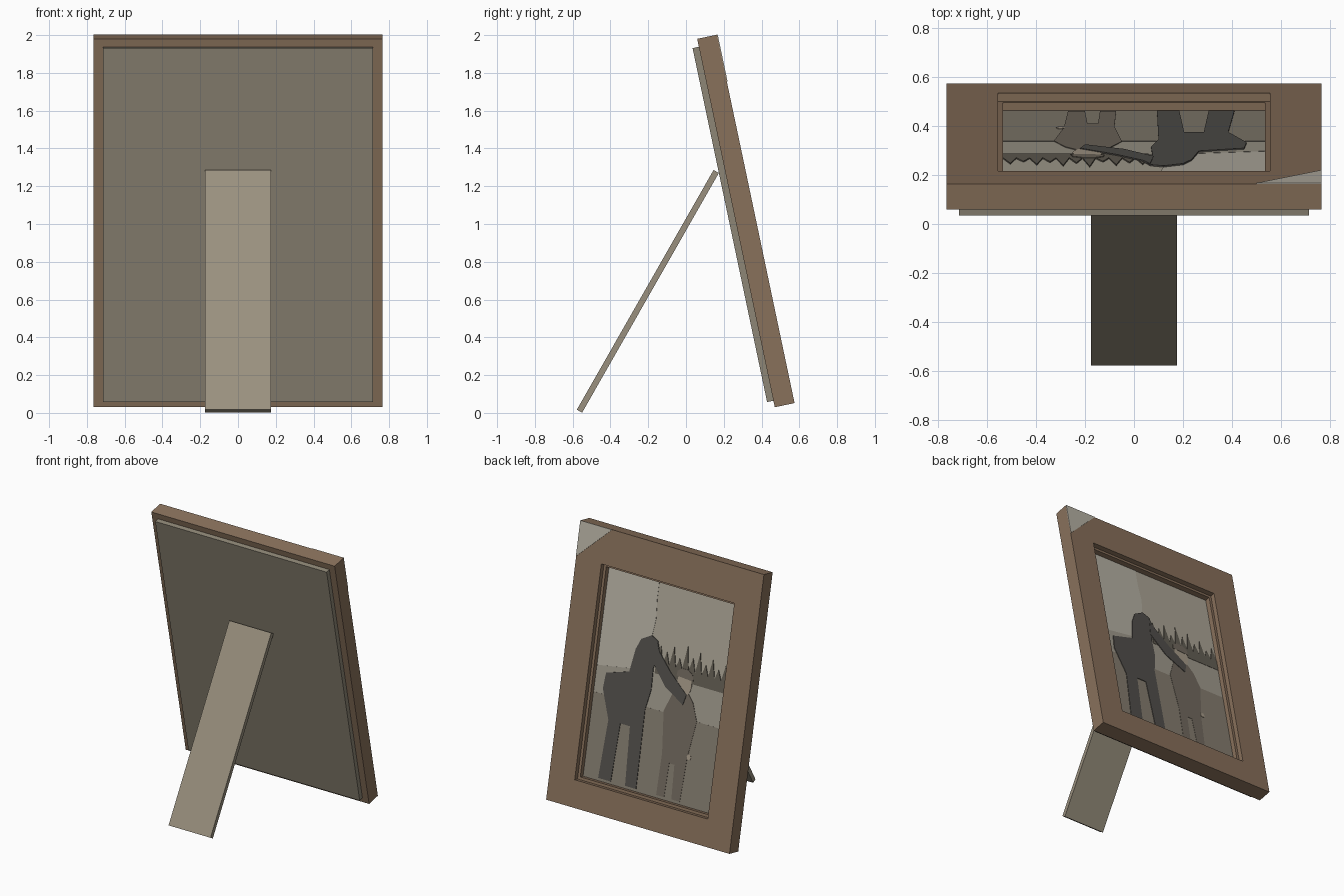
import bpy, bmesh, math
from mathutils import Vector

if "Cube" in bpy.data.objects:
    bpy.data.objects.remove(bpy.data.objects["Cube"])

TILT = math.atan2(0.206, 0.978)
S, C = math.sin(TILT), math.cos(TILT)


def world(x, v, w):
    """Frame space: x across, v up the leaning plane, w out of the picture side."""
    return Vector((x, 0.47 - S * v + C * w, 0.03 + C * v + S * w))


def material(name, rgb):
    m = bpy.data.materials.new(name)
    m.diffuse_color = (*rgb, 1)
    m.use_nodes = True
    m.node_tree.nodes["Principled BSDF"].inputs["Base Color"].default_value = m.diffuse_color
    return m


WOOD = material("wood", (0.25, 0.165, 0.105))
CARD = material("card", (0.27, 0.24, 0.18))
STAND = material("stand", (0.32, 0.28, 0.21))
PALE = material("pale", (0.48, 0.45, 0.38))
SKY = material("sky", (0.42, 0.385, 0.31))
FIELD = material("field", (0.36, 0.33, 0.27))
GROUND = material("ground", (0.24, 0.21, 0.165))
TREES = material("trees", (0.13, 0.115, 0.09))
DARK = material("dark_cloth", (0.085, 0.08, 0.072))
CLOTH = material("light_cloth", (0.17, 0.145, 0.115))
SKIN = material("skin", (0.40, 0.34, 0.26))


def finish(name, bm, mat):
    bmesh.ops.recalc_face_normals(bm, faces=bm.faces)
    me = bpy.data.meshes.new(name)
    bm.to_mesh(me)
    bm.free()
    ob = bpy.data.objects.new(name, me)
    bpy.context.collection.objects.link(ob)
    me.materials.append(mat)
    return ob


def plate(name, pts, w0, w1, mat):
    """Outline in (x, v) extruded from w0 to w1."""
    bm = bmesh.new()
    back = [bm.verts.new(world(x, v, w0)) for x, v in pts]
    front = [bm.verts.new(world(x, v, w1)) for x, v in pts]
    bm.faces.new(back)
    bm.faces.new(front)
    n = len(pts)
    for i in range(n):
        j = (i + 1) % n
        bm.faces.new((back[i], back[j], front[j], front[i]))
    return finish(name, bm, mat)


def rect(hx, v0, v1):
    return [(-hx, v0), (hx, v0), (hx, v1), (-hx, v1)]


def ellipse(cx, cv, rx, rv, n=12):
    return [(cx + rx * math.cos(2 * math.pi * i / n),
             cv + rv * math.sin(2 * math.pi * i / n)) for i in range(n)]


def ring(name, outer, inner, w0, w1, mat):
    """Rectangular border between two outlines."""
    bm = bmesh.new()
    loops = [[bm.verts.new(world(x, v, w)) for x, v in pts]
             for pts, w in ((outer, w0), (outer, w1), (inner, w1), (inner, w0))]
    for k in range(4):
        a, b = loops[k], loops[(k + 1) % 4]
        for i in range(4):
            j = (i + 1) % 4
            bm.faces.new((a[i], a[j], b[j], b[i]))
    return finish(name, bm, mat)


# Frame border, stepped inner lip, backing board
ring("frame_border", rect(0.765, 0, 1.993), rect(0.555, 0.195, 1.735), 0, 0.107, WOOD)
ring("frame_lip", rect(0.555, 0.195, 1.735), rect(0.535, 0.215, 1.715), 0, 0.072, WOOD)
plate("backing_board", rect(0.715, 0.035, 1.95), -0.034, 0.0, CARD)

# Pale corner patch on the front of the border
plate("corner_patch", [(0.5, 1.993), (0.765, 1.993), (0.765, 1.738)], 0.105, 0.111, PALE)

# Photo background: two sky pieces split by a crack, field, ground
crack = [(0.12, 1.319), (0.104, 1.445), (0.115, 1.585), (0.115, 1.715)]
plate("sky", rect(0.535, 0.215, 1.715), 0.01, 0.034, SKY)
plate("sky_cracked_piece", [(0.12, 1.0), *crack, (0.535, 1.715), (0.535, 1.0)],
      0.034, 0.036, PALE)
plate("field", [(-0.535, 0.8), (0.535, 0.8), (0.535, 1.01), (0.1, 1.08), (-0.535, 1.08)],
      0.034, 0.037, FIELD)
plate("ground", rect(0.535, 0.215, 0.82), 0.034, 0.038, GROUND)

# Jagged tree line
peaks = [1.27, 1.24, 1.29, 1.22, 1.32, 1.25, 1.3, 1.23, 1.28, 1.22, 1.26]
step = 0.595 / len(peaks)
jag = [(0.06, 1.16)]
for i, p in enumerate(peaks):
    x = 0.06 - i * step
    jag += [(x - step * 0.45, p), (x - step, 1.15)]
plate("tree_line", [(-0.535, 1.07), (0.06, 1.07)] + jag, 0.034, 0.039, TREES)

# Child: body, head, cap, hand
plate("child_body", [
    (-0.27, 0.235), (-0.2, 0.235), (-0.19, 0.48), (-0.147, 0.48), (-0.139, 0.235),
    (-0.073, 0.235), (-0.08, 0.534), (-0.05, 0.83), (-0.106, 0.97), (-0.15, 1.0),
    (-0.23, 1.0), (-0.28, 0.94), (-0.327, 0.82), (-0.286, 0.553)], 0.036, 0.040, CLOTH)
plate("child_head", ellipse(-0.19, 1.055, 0.062, 0.085), 0.036, 0.041, SKIN)
plate("child_cap", [(-0.26, 1.09), (-0.12, 1.1), (-0.125, 1.135), (-0.16, 1.16),
                    (-0.21, 1.16), (-0.25, 1.135)], 0.036, 0.042, CLOTH)
plate("child_hand", ellipse(-0.3, 0.56, 0.018, 0.02, 8), 0.036, 0.041, SKIN)

# Adult: body and the arm reaching to the child
plate("adult_body", [
    (0.094, 0.235), (0.185, 0.235), (0.205, 0.655), (0.285, 0.655), (0.305, 0.235),
    (0.41, 0.235), (0.385, 0.655), (0.46, 0.86), (0.45, 0.975), (0.265, 1.03),
    (0.235, 1.2), (0.2, 1.28), (0.12, 1.325), (0.066, 1.3), (0.041, 1.23),
    (0.075, 1.1), (0.07, 0.95), (0.1, 0.8)], 0.036, 0.042, DARK)
plate("adult_arm", [(0.066, 1.29), (0.041, 1.23), (-0.07, 1.11), (-0.22, 0.985),
                    (-0.2, 0.91), (-0.04, 1.0), (0.08, 1.14)], 0.039, 0.044, DARK)

# Rear stand leg, a leaning slat meeting the backing board
bm = bmesh.new()
low, high = Vector((0, -0.564, 0.009)), Vector((0, 0.160, 1.278))
axis = (high - low).normalized()
side = Vector((0, axis.z, -axis.y)) * 0.016
quad = [low - side, low + side, high + side, high - side]
a = [bm.verts.new(p + Vector((-0.175, 0, 0))) for p in quad]
b = [bm.verts.new(p + Vector((0.175, 0, 0))) for p in quad]
bm.faces.new(a)
bm.faces.new(b)
for i in range(4):
    j = (i + 1) % 4
    bm.faces.new((a[i], a[j], b[j], b[i]))
finish("stand_leg", bm, STAND)
